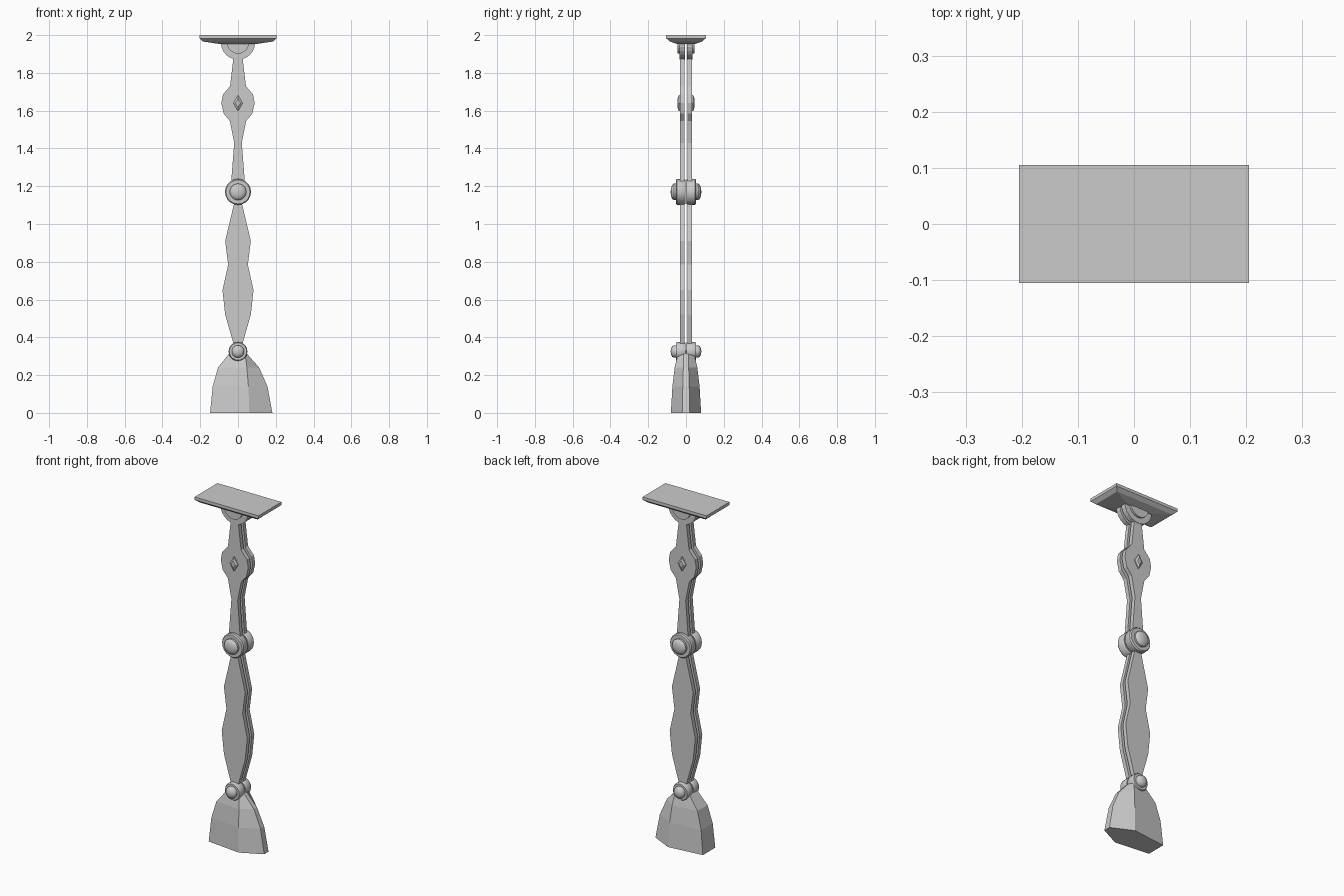
import bpy
from math import sin, cos, pi

if "Cube" in bpy.data.objects:
    bpy.data.objects.remove(bpy.data.objects["Cube"])


def loft(name, rings, mirror_y=False, smooth=False):
    """Skin a stack of equal-length rings and cap both ends."""
    n = len(rings[0])
    verts = [p for r in rings for p in r]
    faces = [(k*n + i, k*n + (i+1) % n, (k+1)*n + (i+1) % n, (k+1)*n + i)
             for k in range(len(rings) - 1) for i in range(n)]
    faces += [tuple(reversed(range(n))), tuple(range(len(verts) - n, len(verts)))]
    mesh = bpy.data.meshes.new(name)
    mesh.from_pydata(verts, [], faces)
    ob = bpy.data.objects.new(name, mesh)
    bpy.context.collection.objects.link(ob)
    # Consistent outward normals
    import bmesh
    bm = bmesh.new()
    bm.from_mesh(mesh)
    bmesh.ops.recalc_face_normals(bm, faces=bm.faces)
    bm.to_mesh(mesh)
    bm.free()
    if mirror_y:
        m = ob.modifiers.new("mirror", 'MIRROR')
        m.use_axis = (False, True, False)
        m.use_clip = False
        m.use_mirror_merge = False
    if smooth:
        bpy.context.view_layer.objects.active = ob
        ob.select_set(True)
        bpy.ops.object.shade_smooth_by_angle(angle=0.6)
        ob.select_set(False)
    return ob


def lathe(name, z, profile, sides=20):
    """Turned part on a y axis at height z; profile is (radius, y)."""
    rings = [[(r*cos(2*pi*i/sides), y, z + r*sin(2*pi*i/sides))
              for i in range(sides)] for r, y in profile]
    return loft(name, rings, mirror_y=True, smooth=True)


def strut(name, outline, y0, y1):
    """Flat twin plates from a (half width, z) outline."""
    pts = [(w, z) for w, z in outline] + [(-w, z) for w, z in reversed(outline)]
    return loft(name, [[(x, y, z) for x, z in pts] for y in (y0, y1)], mirror_y=True)


def rect(hx, hy, z):
    return [(-hx, -hy, z), (hx, -hy, z), (hx, hy, z), (-hx, hy, z)]


# Mounting plate
loft("top_plate", [rect(.205, .105, 2), rect(.205, .105, 1.983),
                   rect(.185, .085, 1.966), rect(.09, .045, 1.952)])


# Half-round bracket below the plate
def half_disc(name, r, y0, y1):
    arc = [(r*cos(pi + pi*i/12), 1.96 + r*sin(pi + pi*i/12)) for i in range(13)]
    loft(name, [[(x, y, z) for x, z in arc] for y in (y0, y1)], mirror_y=True)


half_disc("bracket_outer", .09, .006, .034)
half_disc("bracket_inner", .058, .03, .045)

# Upper and lower struts
strut("upper_strut", [(.022, 1.9), (.042, 1.73), (.08, 1.685), (.088, 1.64),
                      (.076, 1.585), (.043, 1.545), (.02, 1.43), (.038, 1.2)],
      .008, .032)
strut("lower_strut", [(.018, 1.12), (.068, .91), (.052, .785), (.082, .65),
                      (.068, .52), (.018, .345)], .008, .032)


# Diamond studs on the upper strut
def diamond(s, y):
    return [(.025*s, y, 1.64), (0, y, 1.64 + .042*s),
            (-.025*s, y, 1.64), (0, y, 1.64 - .042*s)]


loft("diamond_stud", [diamond(1, .03), diamond(1, .038), diamond(.55, .045)],
     mirror_y=True)

# Knee and ankle joints with domed caps
for name, z, r, cap in (("knee", 1.17, .069, .044), ("ankle", .325, .05, .033)):
    lathe(name + "_hub", z, [(r*.93, .003), (r, .01), (r, .047), (r*.92, .054)])
    lathe(name + "_cap", z, [(cap, .05), (cap, .064), (cap*.85, .073),
                             (cap*.5, .079), (cap*.15, .081)])

# Tapered foot: (z, back x, back y, mid x, mid y, tip x, tip y)
levels = [(0, -.148, .057, .06, .08, .182, .02),
          (.14, -.134, .053, .055, .072, .156, .017),
          (.24, -.106, .046, .047, .06, .112, .014),
          (.31, -.05, .036, .038, .043, .05, .012),
          (.33, -.02, .03, .015, .034, .022, .01)]
loft("foot", [[(bx, -by, z), (mx, -my, z), (tx, -ty, z),
               (tx, ty, z), (mx, my, z), (bx, by, z)]
              for z, bx, by, mx, my, tx, ty in levels])
